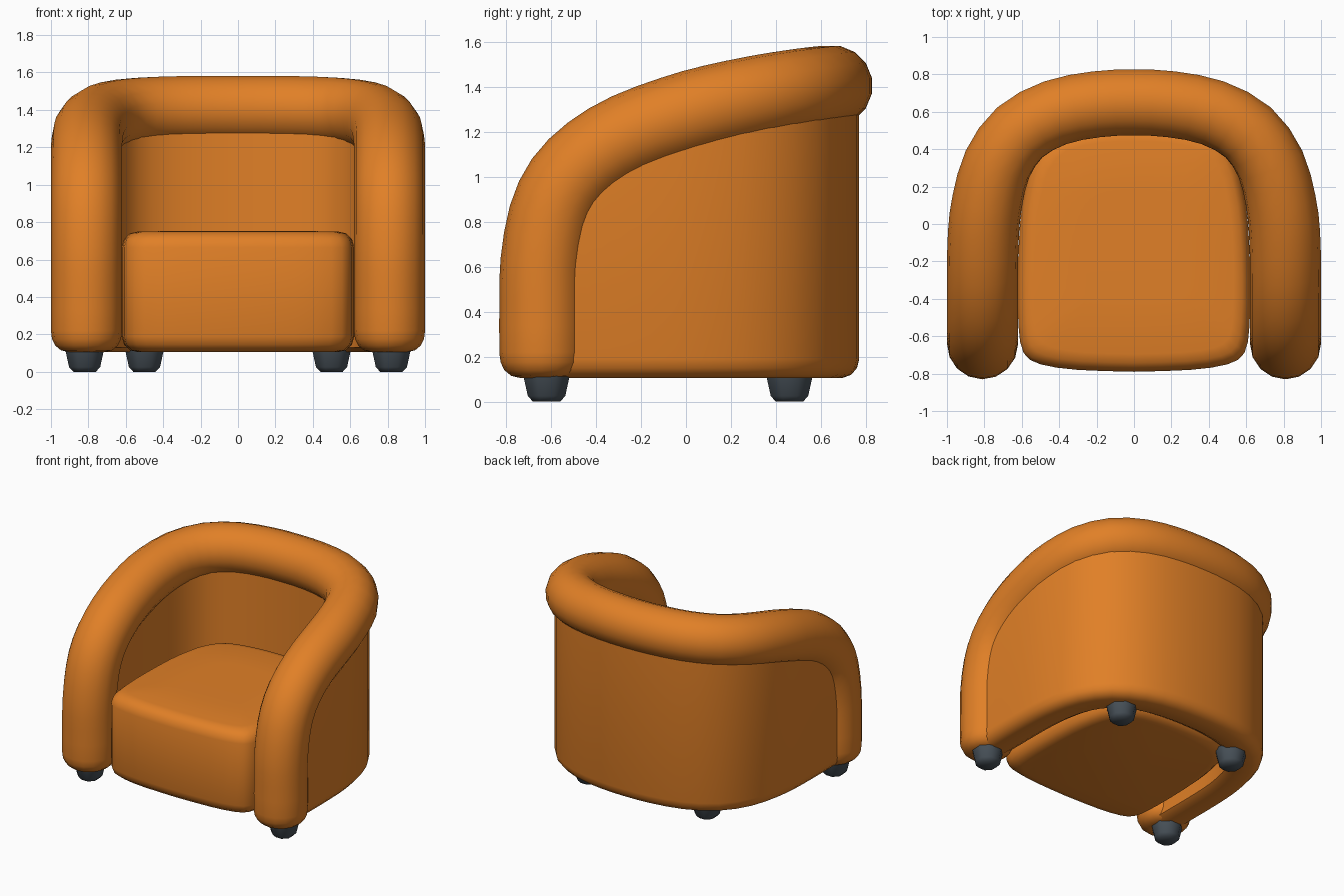
import bpy, bmesh, math
from mathutils import Vector

if "Cube" in bpy.data.objects:
    bpy.data.objects.remove(bpy.data.objects["Cube"])


def material(name, rgb):
    m = bpy.data.materials.new(name)
    m.diffuse_color = (*rgb, 1)
    m.use_nodes = True
    m.node_tree.nodes["Principled BSDF"].inputs["Base Color"].default_value = m.diffuse_color
    return m


ORANGE = material("orange fabric", (0.75, 0.215, 0.02))
GREY = material("slate grey", (0.065, 0.083, 0.1))


def loft(name, rings, mat, angle=40):
    """Skin a list of closed rings and cap both ends."""
    bm = bmesh.new()
    vs = [[bm.verts.new(p) for p in r] for r in rings]
    n = len(rings[0])
    for a, b in zip(vs, vs[1:]):
        for i in range(n):
            j = (i + 1) % n
            bm.faces.new((a[i], a[j], b[j], b[i]))
    bm.faces.new(vs[0][::-1])
    bm.faces.new(vs[-1])
    bmesh.ops.recalc_face_normals(bm, faces=bm.faces)
    me = bpy.data.meshes.new(name)
    bm.to_mesh(me)
    bm.free()
    me.materials.append(mat)
    ob = bpy.data.objects.new(name, me)
    bpy.context.collection.objects.link(ob)
    bpy.ops.object.select_all(action='DESELECT')
    ob.select_set(True)
    bpy.context.view_layer.objects.active = ob
    bpy.ops.object.shade_smooth_by_angle(angle=math.radians(angle))
    return ob


def spline(pts, steps):
    """Catmull-Rom curve through the points."""
    pts = [Vector(p) for p in pts]
    ext = [2 * pts[0] - pts[1]] + pts + [2 * pts[-1] - pts[-2]]
    out = []
    for a, b, c, d in zip(ext, ext[1:], ext[2:], ext[3:]):
        for k in range(steps):
            t = k / steps
            out.append(0.5 * (2 * b + (c - a) * t + (2 * a - 5 * b + 4 * c - d) * t * t
                              + (3 * b - a - 3 * c + d) * t ** 3))
    return out + [pts[-1]]


def mirrored(half):
    """Half path ending on x = 0, continued on the other side."""
    return half + [(-x, *rest) for x, *rest in half[-2::-1]]


# Padded roll: up the right arm, round the back, down the left arm
half = [(.81, -.64, .22), (.81, -.64, .45), (.81, -.635, .62), (.81, -.60, .82),
        (.81, -.53, .97), (.81, -.41, 1.09), (.81, -.25, 1.185), (.805, -.05, 1.26),
        (.785, .12, 1.31), (.73, .32, 1.355), (.61, .49, 1.385), (.42, .595, 1.40),
        (.2, .64, 1.405), (0, .65, 1.405)]
path = spline(mirrored(half), 2)
ends = [(.105, .5), (.115, .72), (.14, .88), (.175, .97)]   # rounded feet: height, scale
centres = ([Vector((.81, -.64, z)) for z, s in ends] + path
           + [Vector((-.81, -.64, z)) for z, s in ends[::-1]])
scales = [s for z, s in ends] + [1] * len(path) + [s for z, s in ends[::-1]]
rings, side = [], Vector((1, 0, 0))
for i, c in enumerate(centres):
    t = (centres[min(i + 1, len(centres) - 1)] - centres[max(i - 1, 0)]).normalized()
    side = (side - t * side.dot(t)).normalized()
    up = t.cross(side)
    r = scales[i] * (0.19 if c.y < 0 else 0.19 - 0.01 * c.y / 0.65)
    rings.append([c + r * (side * math.cos(a) + up * math.sin(a))
                  for a in (2 * math.pi * k / 16 for k in range(16))])
loft("arm_and_back_roll", rings, ORANGE, 60)

# Upright shell wall below the roll, with a rounded lower edge
wall = [p for p in path if p.z > 0.8]
rings = []
for i, c in enumerate(wall):
    t = wall[min(i + 1, len(wall) - 1)] - wall[max(i - 1, 0)]
    out = Vector((t.y, -t.x, 0)).normalized()
    section = [(.12, c.z), (.12, .19), (.11, .15), (.085, .12), (.045, .105),
               (-.08, .105), (-.12, .13), (-.12, c.z)]
    rings.append([Vector((c.x, c.y, z)) + out * o for o, z in section])
loft("shell_wall", rings, ORANGE, 50)

# Seat block: bowed outline with rounded upper and lower edges
half = [(0, -.79), (.3, -.78), (.5, -.75), (.59, -.69), (.617, -.55), (.622, -.3),
        (.61, 0), (.58, .2), (.53, .36), (.42, .48), (.2, .53), (0, .54)]
half = spline([(x, y, 0) for x, y in half], 2)
outline = half + [Vector((-p.x, p.y, 0)) for p in half[-2:0:-1]]
mid = Vector((0, -.13, 0))
rings = []
for inset, z in [(.09, .105), (.045, .115), (.013, .145), (0, .19), (0, .665),
                 (.013, .71), (.045, .74), (.09, .75), (.35, .753)]:
    rings.append([mid + (p - mid) * (1 - inset / .63) + Vector((0, 0, z)) for p in outline])
loft("seat", rings, ORANGE, 50)

# Tapered feet
for name, x, y in [("front_foot_right", .82, -.62), ("front_foot_left", -.82, -.62),
                   ("back_foot_right", .5, .46), ("back_foot_left", -.5, .46)]:
    rings = [[(x + r * math.cos(a), y + r * math.sin(a), z)
              for a in (math.pi * (k + .5) / 4 for k in range(8))]
             for r, z in [(.065, 0), (.09, .025), (.115, .13)]]
    loft(name, rings, GREY, 50)
